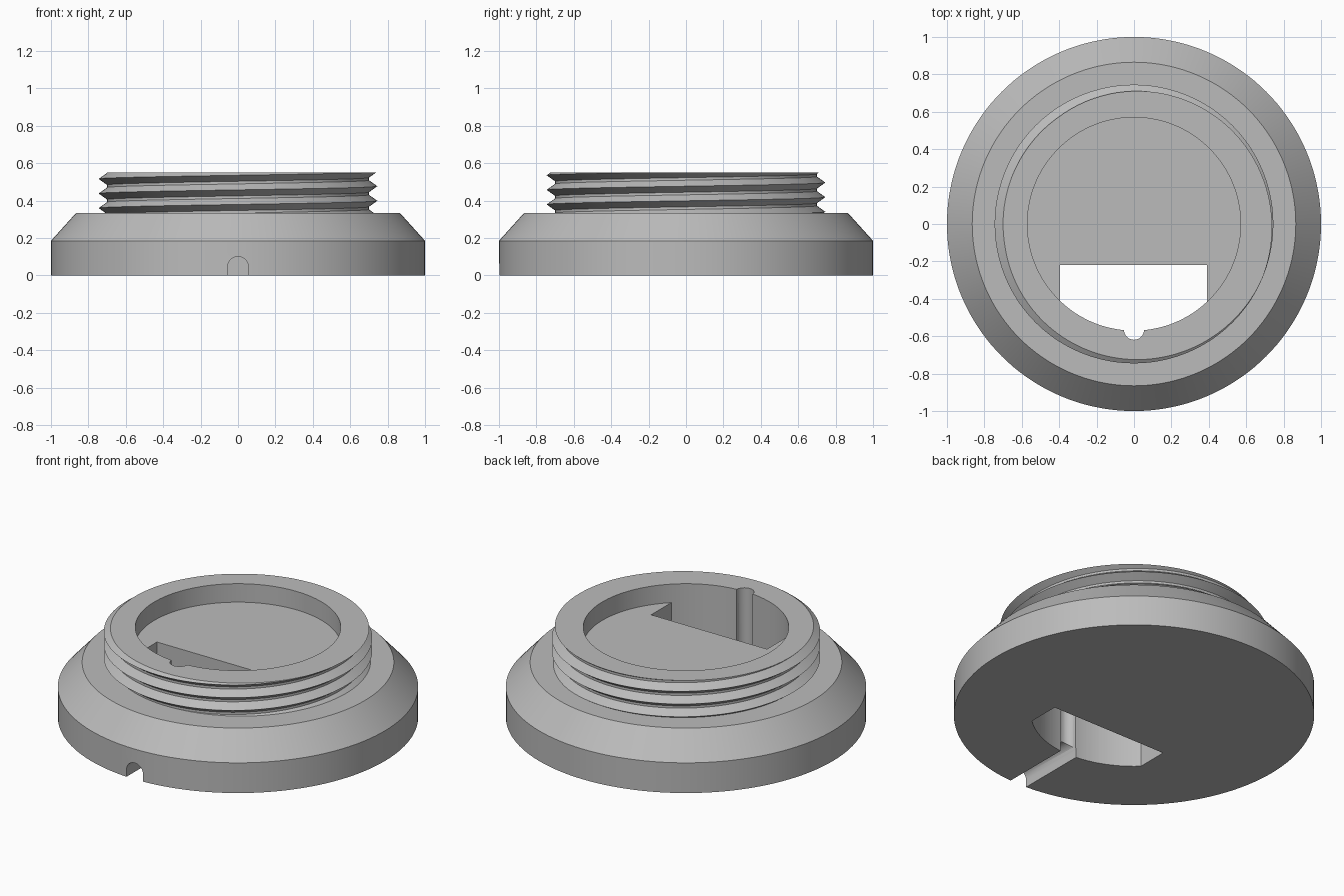
import bpy, bmesh, math
from math import pi, sin, cos

cube = bpy.data.objects.get("Cube")
if cube:
    bpy.data.objects.remove(cube, do_unlink=True)

SEGMENTS = 144
TOP, SHOULDER, FLOOR = 0.55, 0.335, 0.437
ROOT, CREST, PITCH, FLANK = 0.70, 0.745, 0.078, 0.032
BORE = 0.57

grey = bpy.data.materials.new("plain grey")
grey.use_nodes = True
grey.diffuse_color = (0.5, 0.5, 0.5, 1)
grey.node_tree.nodes["Principled BSDF"].inputs["Base Color"].default_value = (0.5, 0.5, 0.5, 1)


def finish(bm, name):
    bmesh.ops.remove_doubles(bm, verts=bm.verts, dist=1e-5)
    bmesh.ops.recalc_face_normals(bm, faces=bm.faces)
    mesh = bpy.data.meshes.new(name)
    bm.to_mesh(mesh)
    bm.free()
    mesh.materials.append(grey)
    obj = bpy.data.objects.new(name, mesh)
    bpy.context.collection.objects.link(obj)
    return obj


def prism(name, outline, start, end, along_y=False):
    """Extrude an outline along z, or along y when it is drawn in x and z."""
    bm = bmesh.new()
    place = (lambda a, b, d: (a, d, b)) if along_y else (lambda a, b, d: (a, b, d))
    low = [bm.verts.new(place(a, b, start)) for a, b in outline]
    high = [bm.verts.new(place(a, b, end)) for a, b in outline]
    bm.faces.new(low)
    bm.faces.new(high)
    n = len(outline)
    for i in range(n):
        j = (i + 1) % n
        bm.faces.new((low[i], low[j], high[j], high[i]))
    return finish(bm, name)


def arc(radius, cx, cy, start, end, steps):
    angles = [start + (end - start) * i / steps for i in range(steps + 1)]
    return [(cx + radius * cos(a), cy + radius * sin(a)) for a in angles]


def circle(radius, cx, cy, steps):
    return arc(radius, cx, cy, 0, 2 * pi, steps)[:-1]


def cut(target, cutter):
    mod = target.modifiers.new("cut", "BOOLEAN")
    mod.operation, mod.solver, mod.object = "DIFFERENCE", "EXACT", cutter
    bpy.context.view_layer.objects.active = target
    bpy.ops.object.modifier_apply(modifier=mod.name)
    bpy.data.objects.remove(cutter, do_unlink=True)


def thread_radius(z, peak):
    off = abs((z - peak + PITCH / 2) % PITCH - PITCH / 2)
    return ROOT + (CREST - ROOT) * max(0, 1 - off / FLANK)


def body_column(angle):
    """Outline at one angle: base, chamfer, then the rising thread."""
    peak = TOP + 0.005 + PITCH * angle / (2 * pi)
    column = [(0, 0), (1, 0), (1, 0.185), (0.865, SHOULDER)]
    for turn in range(-5, 2):
        for step in (-FLANK, 0, FLANK):
            z = min(max(peak + turn * PITCH + step, SHOULDER), TOP)
            column.append((thread_radius(z, peak), z))
    column.append((0, TOP))
    return column


# Flanged body with a right-handed thread
bm = bmesh.new()
columns = []
for i in range(SEGMENTS + 1):
    a = 2 * pi * i / SEGMENTS
    columns.append([bm.verts.new((r * cos(a), r * sin(a), z)) for r, z in body_column(a)])
for left, right in zip(columns, columns[1:]):
    for k in range(len(left) - 1):
        bm.faces.new((left[k], right[k], right[k + 1], left[k + 1]))
body = finish(bm, "threaded_base")

# Bore with a floor, open through to the underside at the front
bore = prism("bore_cutter", circle(BORE, 0, 0, SEGMENTS), -0.2, 1)
floor = [(-1, 1), (-1, -1), (-0.395, -1), (-0.395, -0.22),
         (0.39, -0.22), (0.39, -1), (1, -1), (1, 1)]
cut(bore, prism("floor_block", floor, -0.5, FLOOR))
cut(body, bore)

# Upright cable groove in the bore wall
cut(body, prism("groove_cutter", circle(0.054, 0, -0.565, 32), -0.3, 1.2))

# Arched cable slot along the underside to the front edge
arch = [(-0.056, -0.1), (0.056, -0.1)] + arc(0.056, 0, 0.044, 0, pi, 20)
cut(body, prism("slot_cutter", arch, -1.2, -0.5, along_y=True))

# Smooth round walls, crisp edges
bpy.ops.object.select_all(action="DESELECT")
body.select_set(True)
bpy.context.view_layer.objects.active = body
bpy.ops.object.shade_smooth_by_angle(angle=math.radians(30))
